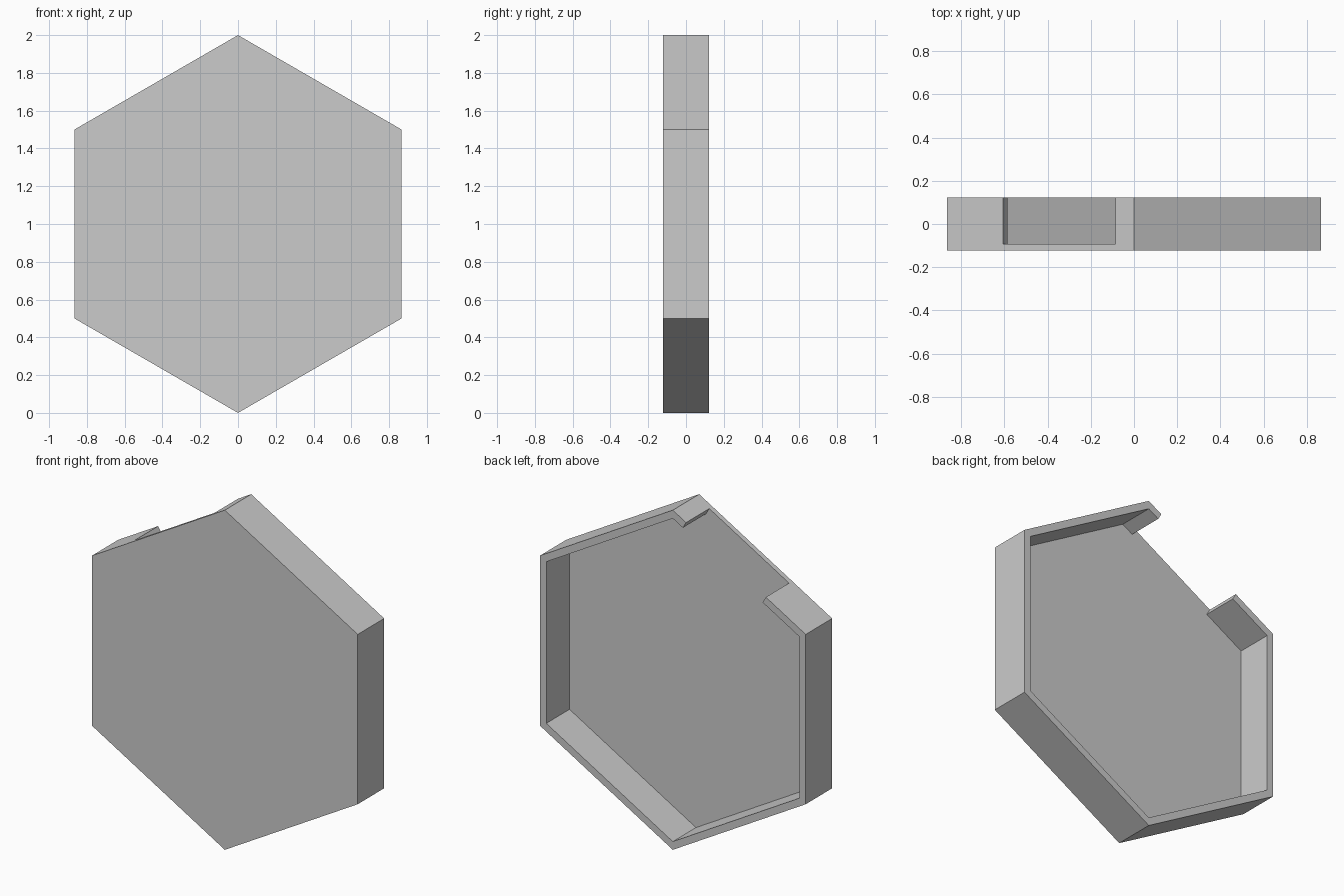
import bpy
import bmesh
from math import pi, cos
from mathutils import Matrix, Vector

if "Cube" in bpy.data.objects:
    bpy.data.objects.remove(bpy.data.objects["Cube"])

HALF_DEPTH = 0.123
FLOOR = 0.03
WALL = 0.042
GAP_START, GAP_END = 0.1, 0.7    # distances along the upper right wall

grey = bpy.data.materials.new("plain grey")
grey.diffuse_color = (0.6, 0.6, 0.6, 1)
grey.use_nodes = True
grey.node_tree.nodes["Principled BSDF"].inputs["Base Color"].default_value = grey.diffuse_color


def hexagon(radius):
    """Upright hexagon in x/z, starting at the top corner and running towards -x."""
    top = Vector((0, 0, radius))
    return [Matrix.Rotation(-i * pi / 3, 3, "Y") @ top for i in range(6)]


def prism(name, outline, front, back):
    bm = bmesh.new()
    face = bm.faces.new([bm.verts.new((p.x, front, p.z + 1)) for p in outline])
    out = bmesh.ops.extrude_face_region(bm, geom=[face])
    moved = [v for v in out["geom"] if isinstance(v, bmesh.types.BMVert)]
    bmesh.ops.translate(bm, vec=(0, back - front, 0), verts=moved)
    bmesh.ops.recalc_face_normals(bm, faces=bm.faces)
    mesh = bpy.data.meshes.new(name)
    bm.to_mesh(mesh)
    bm.free()
    mesh.materials.append(grey)
    obj = bpy.data.objects.new(name, mesh)
    bpy.context.collection.objects.link(obj)
    return obj


# Solid hexagonal body
outer = hexagon(1)
tray = prism("hexagonal_tray", outer, -HALF_DEPTH, HALF_DEPTH)

# Pocket outline with a tab that opens a gap in one wall
along = (outer[1] - outer[0]).normalized()
outward = (outer[0] + outer[1]).normalized()
inner = hexagon(1 - WALL / cos(pi / 6))


def gap_point(distance, offset):
    return outer[0] + along * distance + outward * offset


gap = [gap_point(GAP_START, -WALL), gap_point(GAP_START, WALL),
       gap_point(GAP_END, WALL), gap_point(GAP_END, -WALL)]
cutter = prism("pocket_cutter", inner[:1] + gap + inner[1:],
               -HALF_DEPTH + FLOOR, HALF_DEPTH + WALL)
cutter.hide_render = True

# Hollow out the back, then discard the cutter
hollow = tray.modifiers.new("hollow", "BOOLEAN")
hollow.operation = "DIFFERENCE"
hollow.solver = "EXACT"
hollow.object = cutter
bpy.context.view_layer.objects.active = tray
tray.select_set(True)
bpy.ops.object.modifier_apply(modifier=hollow.name)
bpy.data.objects.remove(cutter)
